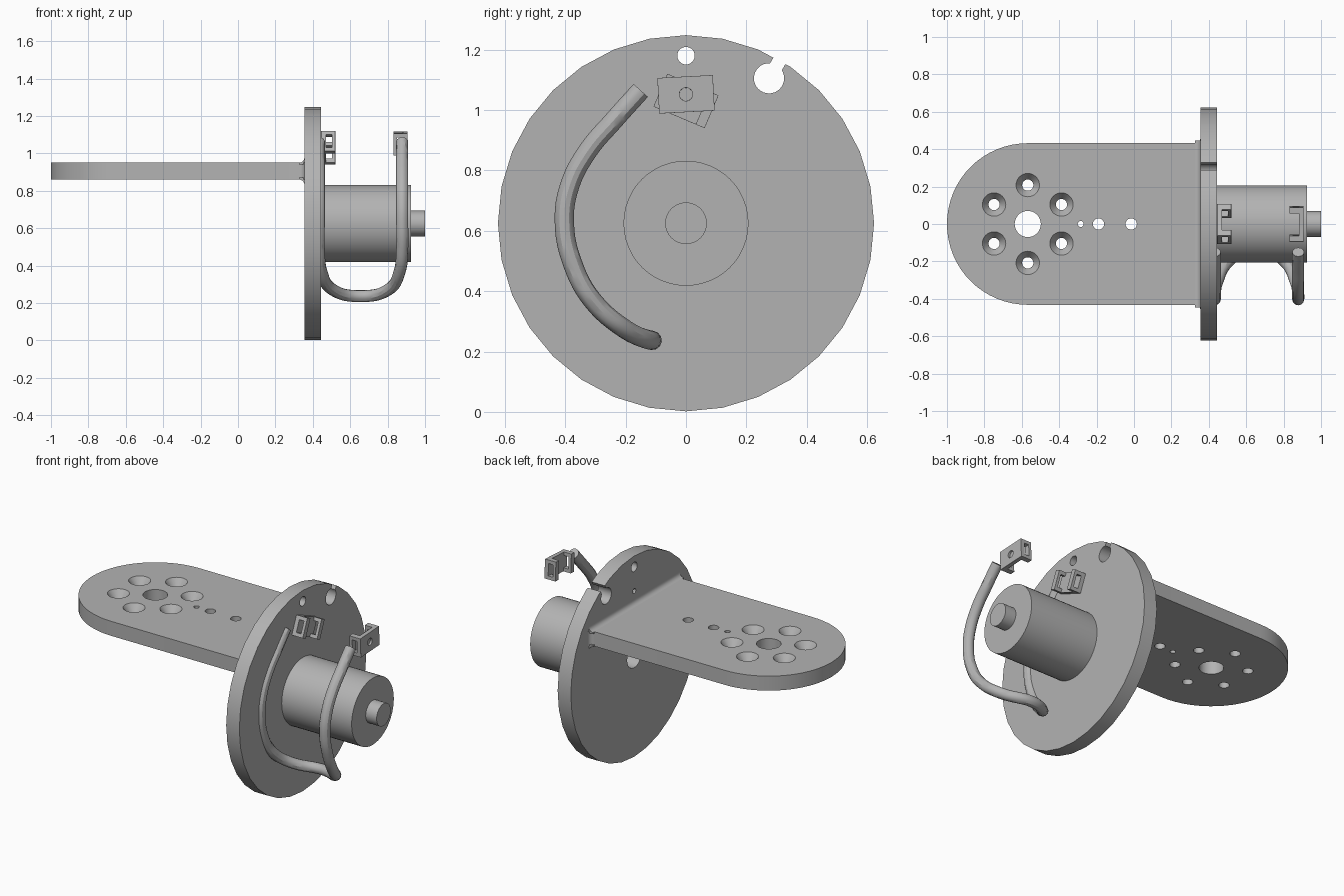
import bpy, bmesh, math
from math import cos, sin, pi, radians
from mathutils import Matrix, Vector

if "Cube" in bpy.data.objects:
    bpy.data.objects.remove(bpy.data.objects["Cube"], do_unlink=True)

grey = bpy.data.materials.new("plain_grey")
grey.use_nodes = True
COLOUR = (0.45, 0.45, 0.45, 1)
grey.diffuse_color = COLOUR
grey.node_tree.nodes["Principled BSDF"].inputs["Base Color"].default_value = COLOUR

AXIS_Z = 0.625      # height of the disc and motor axis
DISC = (0.355, 0.445)
PLATE = (0.86, 0.95)


def activate(obj):
    bpy.ops.object.select_all(action='DESELECT')
    obj.select_set(True)
    bpy.context.view_layer.objects.active = obj


def make(name, bm):
    bmesh.ops.recalc_face_normals(bm, faces=bm.faces)
    mesh = bpy.data.meshes.new(name)
    bm.to_mesh(mesh)
    bm.free()
    obj = bpy.data.objects.new(name, mesh)
    bpy.context.collection.objects.link(obj)
    mesh.materials.append(grey)
    return obj


def rod(name, axis, a, b, lo, hi, r, r2=None, sides=32):
    """Cylinder or cone along x (a=y, b=z) or along z (a=x, b=y)."""
    bm = bmesh.new()
    bmesh.ops.create_cone(bm, cap_ends=True, segments=sides, radius1=r,
                          radius2=r if r2 is None else r2, depth=hi - lo)
    mid = (lo + hi) / 2
    if axis == 'X':
        m = Matrix.Translation((mid, a, b)) @ Matrix.Rotation(pi / 2, 4, 'Y')
    else:
        m = Matrix.Translation((a, b, mid))
    bm.transform(m)
    return make(name, bm)


def box(name, centre, size, turn=0):
    bm = bmesh.new()
    bmesh.ops.create_cube(bm, size=1)
    bm.transform(Matrix.Translation(centre) @ Matrix.Rotation(turn, 4, 'X')
                 @ Matrix.Diagonal((*size, 1)))
    return make(name, bm)


def prism(name, points, offset):
    bm = bmesh.new()
    face = bm.faces.new([bm.verts.new(p) for p in points])
    out = bmesh.ops.extrude_face_region(bm, geom=[face])
    bmesh.ops.translate(bm, vec=offset,
                        verts=[v for v in out["geom"] if isinstance(v, bmesh.types.BMVert)])
    return make(name, bm)


def boolean(obj, tool, operation='DIFFERENCE'):
    activate(obj)
    mod = obj.modifiers.new("boolean", 'BOOLEAN')
    mod.operation, mod.solver, mod.object = operation, 'EXACT', tool
    bpy.ops.object.modifier_apply(modifier=mod.name)


def cut(tool, *targets):
    for t in targets:
        boolean(t, tool)
    bpy.data.objects.remove(tool, do_unlink=True)


def smooth(obj):
    activate(obj)
    bpy.ops.object.shade_smooth_by_angle(angle=radians(30))


# Flange disc, motor body and shaft
disc = rod("flange_disc", 'X', 0, AXIS_Z, *DISC, 0.623)
motor = rod("motor_body", 'X', 0, AXIS_Z, DISC[1], 0.925, 0.207, sides=48)
shaft = rod("motor_shaft", 'X', 0, AXIS_Z, 0.915, 1.0, 0.069)

# Bolt ring through disc and motor
for i in range(6):
    a = i * pi / 3
    cut(rod("cutter", 'X', 0.175 * cos(a), AXIS_Z + 0.175 * sin(a), 0.3, 0.95, 0.025, sides=24),
        disc, motor)

# Disc holes: centre bore, top hole, clip screw, cable notch
for y, z, r in ((0, AXIS_Z, 0.07), (0, 1.18, 0.029), (0, 1.03, 0.015), (0.275, 1.105, 0.05)):
    cut(rod("cutter", 'X', y, z, 0.3, 0.5, r), disc)
cut(box("cutter", (0.4, 0.325, 1.19), (0.3, 0.045, 0.15), radians(-30)), disc)

# Bracket plate: rounded end, with flared sides where it meets the disc
HALF, END_X, FLARE = 0.432, -0.568, 0.028
side = [(DISC[0] + 0.01, HALF + FLARE)]
side += [(DISC[0] - FLARE * (1 - cos(t)), HALF + FLARE * (1 - sin(t)))
         for t in (i * pi / 12 for i in range(7))]
arc = [(END_X + HALF * cos(t), HALF * sin(t))
       for t in (pi / 2 + i * pi / 32 for i in range(33))]
outline = side + arc + [(x, -y) for x, y in reversed(side)]
plate = prism("bracket_plate", [(x, y, PLATE[0]) for x, y in outline],
              (0, 0, PLATE[1] - PLATE[0]))

# Plate holes: centre bore, in-line holes, countersunk ring
for x, r in ((END_X, 0.07), (-0.285, 0.016), (-0.19, 0.03), (-0.015, 0.03)):
    cut(rod("cutter", 'Z', x, 0, 0.8, 1.0, r), plate)
for i in range(6):
    a = pi / 6 + i * pi / 3
    x, y = END_X + 0.208 * cos(a), 0.208 * sin(a)
    cut(rod("cutter", 'Z', x, y, 0.8, 1.0, 0.03, sides=24), plate)
    cut(rod("cutter", 'Z', x, y, 0.905, 0.952, 0.03, 0.064), plate)

# Weld fillets above and below the plate
for name, z, s in (("upper_fillet", PLATE[1], 1), ("lower_fillet", PLATE[0], -1)):
    curve = [(DISC[0] - FLARE * (1 - cos(t)), z + s * FLARE * (1 - sin(t)))
             for t in (i * pi / 12 for i in range(7))]
    pts = [(DISC[0] + 0.01, z - s * 0.01), (DISC[0] + 0.01, z + s * FLARE)] + curve
    pts.append((DISC[0] - FLARE, z - s * 0.01))
    w = HALF + FLARE / 2
    smooth(prism(name, [(x, -w, zz) for x, zz in pts], (0, 2 * w, 0)))

for part in (disc, motor, shaft, plate):
    smooth(part)

# Cable: one strand along the disc, a loop below, one strand in front
MID_X, SPREAD = 0.655, 0.223
strand = [(1, -0.15, 1.065), (1, -0.24, 0.965), (1, -0.325, 0.865), (1, -0.385, 0.75),
          (1, -0.403, 0.63), (1, -0.375, 0.49), (0.94, -0.31, 0.37), (0.68, -0.2, 0.273)]
path = [(MID_X + SPREAD * t, y, z) for t, y, z in strand]
path.append((MID_X, -0.112, 0.237))
path += [(MID_X - SPREAD * t, y, z) for t, y, z in reversed(strand)]
data = bpy.data.curves.new("cable", 'CURVE')
data.dimensions = '3D'
data.bevel_depth, data.bevel_resolution, data.use_fill_caps = 0.032, 4, True
data.resolution_u = 6
spline = data.splines.new('BEZIER')
spline.bezier_points.add(len(path) - 1)
for point, co in zip(spline.bezier_points, path):
    point.co = co
    point.handle_left_type = point.handle_right_type = 'AUTO'
data.materials.append(grey)
cable = bpy.data.objects.new("cable", data)
bpy.context.collection.objects.link(cable)
activate(cable)
bpy.ops.object.convert(target='MESH')
smooth(bpy.context.view_layer.objects.active)


# Cable clips: base with a screw hole and a windowed loop at each end
def clip(name, x, z, direction, turn):
    length, height, depth = 0.184, 0.118, 0.075
    body = box(name, (0.0125, 0, 0), (0.025, length, height))
    for s in (-1, 1):
        leg = box("leg", (depth / 2, s * (length / 2 - 0.016), 0), (depth, 0.032, height))
        boolean(body, leg, 'UNION')
        bpy.data.objects.remove(leg, do_unlink=True)
    cut(box("cutter", (0.041, 0, 0), (0.032, 0.3, 0.075)), body)
    cut(rod("cutter", 'X', 0, 0, -0.1, 0.1, 0.013, sides=24), body)
    cut(rod("cutter", 'X', 0, 0, -0.001, 0.013, 0.022, sides=24), body)
    body.matrix_world = (Matrix.Translation((x, 0, z)) @ Matrix.Rotation(turn, 4, 'X')
                         @ Matrix.Rotation(0 if direction > 0 else pi, 4, 'Z'))
    bevel = body.modifiers.new("soft_edges", 'BEVEL')
    bevel.width, bevel.segments = 0.005, 2
    bevel.limit_method = 'ANGLE'
    smooth(body)


clip("disc_clip", DISC[1], 1.03, 1, radians(-23))
clip("front_clip", 0.906, 1.052, -1, radians(3))
